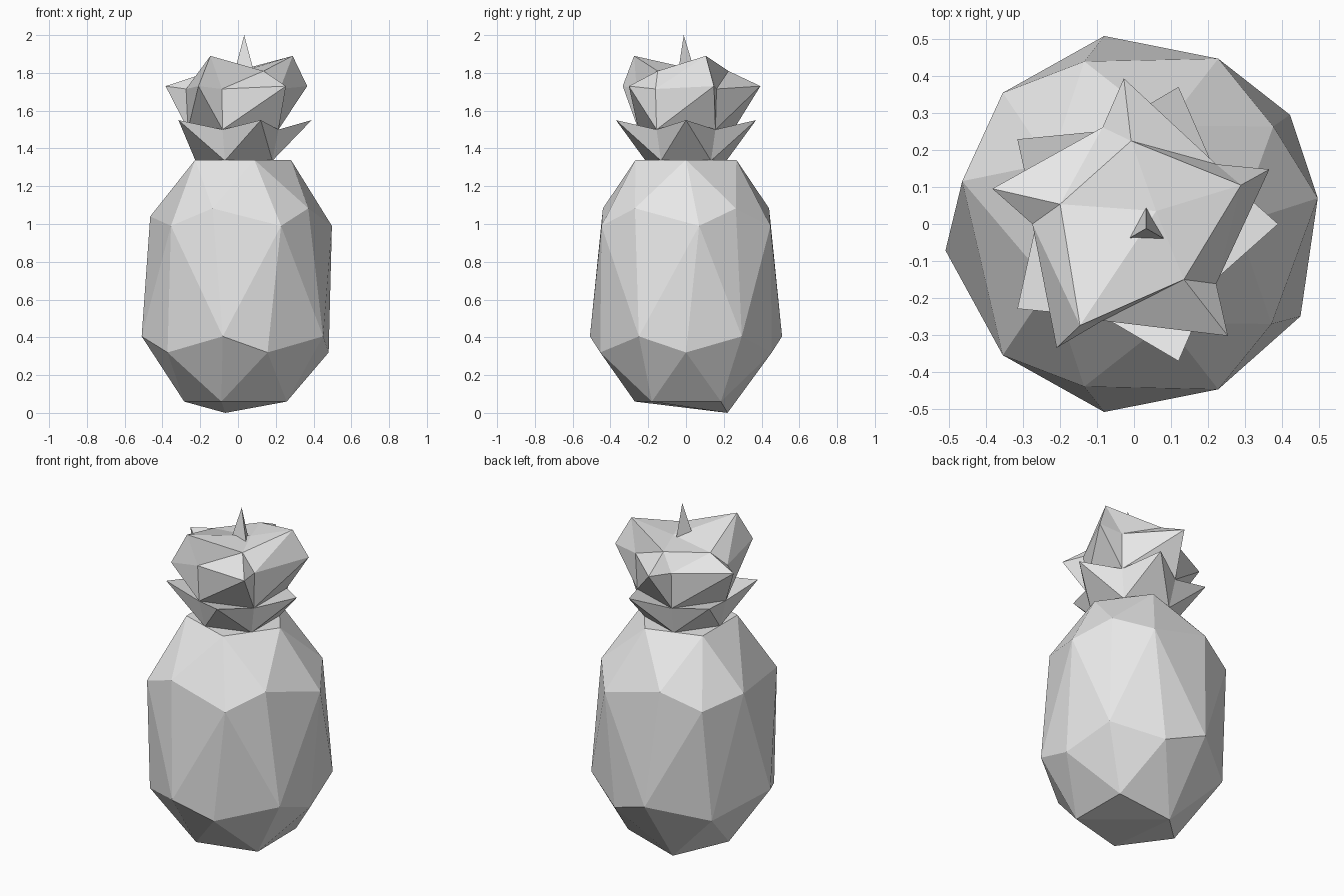
import bpy
import bmesh
from math import cos, sin, radians

default_cube = bpy.data.objects.get("Cube")
if default_cube:
    bpy.data.objects.remove(default_cube)

# One pale grey material for everything
grey = bpy.data.materials.new("pale_grey")
grey.use_nodes = True
colour = (0.8, 0.8, 0.8, 1)
grey.diffuse_color = colour
grey.node_tree.nodes["Principled BSDF"].inputs["Base Color"].default_value = colour


def polar(radius, angle, z, centre=(0, 0)):
    a = radians(angle)
    return (centre[0] + radius * cos(a), centre[1] + radius * sin(a), z)


def ring(bm, radius, z, start, count=5, centre=(0, 0)):
    """Evenly spaced ring of vertices."""
    step = 360 / count
    return [bm.verts.new(polar(radius, start + step * i, z, centre)) for i in range(count)]


def finish(bm, name):
    bmesh.ops.recalc_face_normals(bm, faces=bm.faces[:])
    mesh = bpy.data.meshes.new(name)
    bm.to_mesh(mesh)
    bm.free()
    mesh.materials.append(grey)
    obj = bpy.data.objects.new(name, mesh)
    bpy.context.scene.collection.objects.link(obj)
    return obj


# Fruit body: faceted hull over slightly uneven rings (radius, height, angles)
body_rings = [
    (0.23, 0.0, [107]),
    (0.285, 0.06, [180, 252]),
    (0.315, 0.06, [-35, 36]),
    (0.48, 0.32, [0, 71, 142, 219, 289]),
    (0.515, 0.405, [-29, 35, 99, 188, 261]),
    (0.502, 0.99, [8, 63, 135, 225, 297]),
    (0.46, 1.083, [-36, 35, 107, 253]),
    (0.479, 1.04, [166]),
    (0.28, 1.34, [0, 72, 144, 216, 288]),
]
bm = bmesh.new()
for radius, z, angles in body_rings:
    for angle in angles:
        bm.verts.new(polar(radius, angle, z))
bmesh.ops.convex_hull(bm, input=bm.verts[:])
finish(bm, "fruit_body")

# Leafy crown: narrow rings with pointed leaf tips pulled out between them
bm = bmesh.new()
base = ring(bm, 0.225, 1.335, -36)
waist = ring(bm, 0.265, 1.5, -36)
neck = ring(bm, 0.275, 1.715, -36)
low_tips = ring(bm, 0.39, 1.55, 0)
mid_tips = ring(bm, 0.395, 1.73, 22)
cap = [bm.verts.new(polar(r, a, z)) for r, a, z in (
    (0.308, 20, 1.89), (0.225, 92, 1.81), (0.207, 165, 1.79),
    (0.311, 242, 1.89), (0.202, 312, 1.81))]
cap_centre = bm.verts.new((0.06, 0.035, 1.82))

for i in range(5):
    j = (i + 1) % 5
    # lower leaves
    low = low_tips[i]
    for a, b in ((base[i], base[j]), (base[j], waist[j]),
                 (waist[j], waist[i]), (waist[i], base[i])):
        bm.faces.new((low, a, b))
    # middle leaves, joined upward to the cap points
    mid = mid_tips[i]
    for a, b in ((waist[i], waist[j]), (waist[j], neck[j]), (neck[j], cap[i]),
                 (cap[i], neck[i]), (neck[i], waist[i])):
        bm.faces.new((mid, a, b))
    # cap rim and top
    bm.faces.new((neck[j], cap[j], cap[i]))
    bm.faces.new((cap[i], cap[j], cap_centre))
bm.faces.new(base[::-1])
finish(bm, "leaf_crown")

# Small three-sided shoot on top
bm = bmesh.new()
foot = ring(bm, 0.064, 1.79, 90, count=3, centre=(0.033, -0.012))
peak = bm.verts.new((0.033, -0.012, 2.0))
for i in range(3):
    bm.faces.new((foot[i], foot[(i + 1) % 3], peak))
bm.faces.new(foot[::-1])
finish(bm, "top_shoot")
